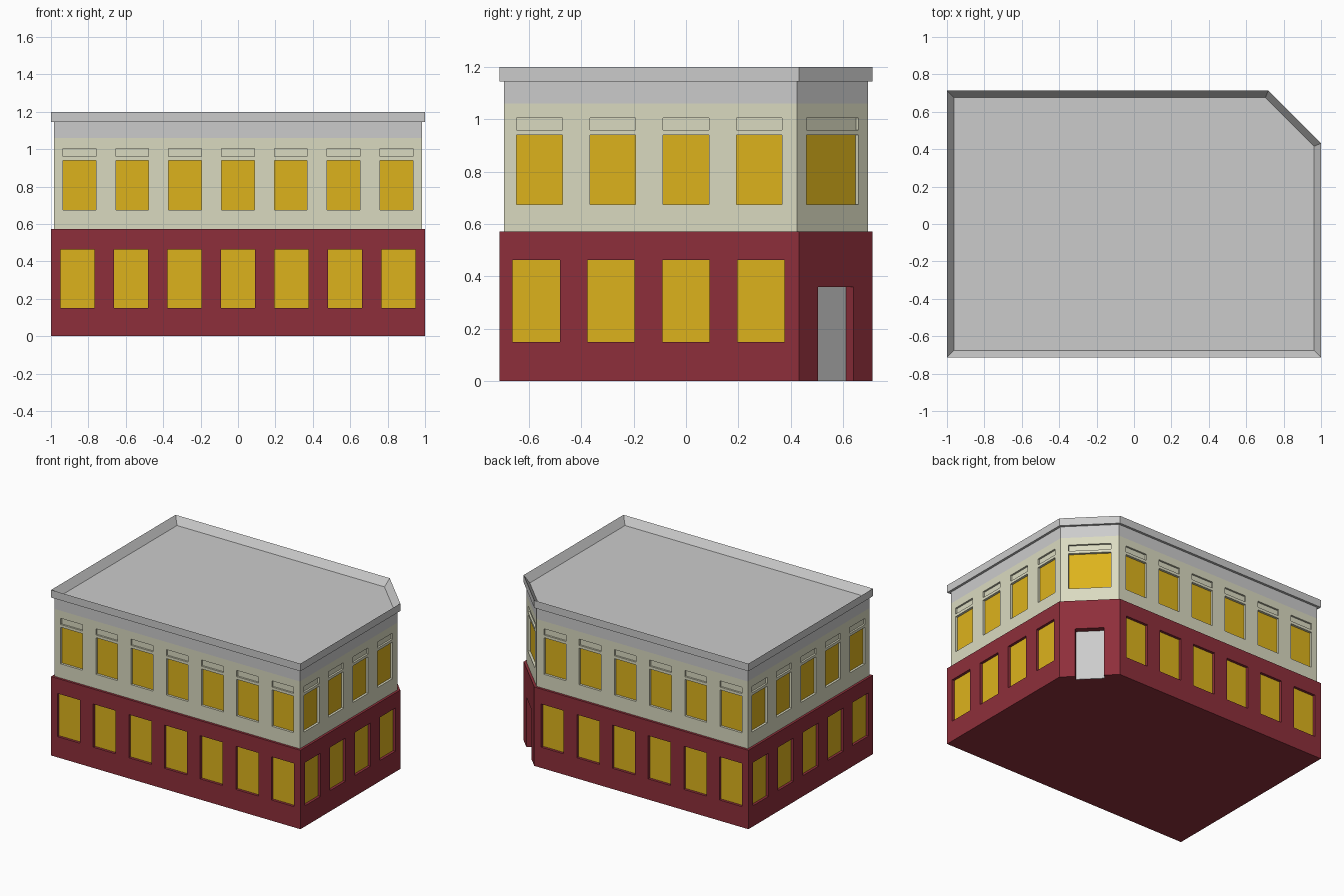
import bpy, bmesh, math
from mathutils import Matrix, Vector

if "Cube" in bpy.data.objects:
    bpy.data.objects.remove(bpy.data.objects["Cube"])

X, Y, CUT = 1.0, 0.713, 0.282  # half sizes and corner chamfer


def material(name, rgb):
    m = bpy.data.materials.new(name)
    m.diffuse_color = (*rgb, 1)
    m.use_nodes = True
    m.node_tree.nodes["Principled BSDF"].inputs["Base Color"].default_value = m.diffuse_color
    return m


RED = material("red_wall", (0.27, 0.028, 0.043))
CREAM = material("cream_wall", (0.70, 0.70, 0.53))
GOLD = material("gold_glass", (0.72, 0.45, 0.012))


def add_object(name, bm, mat=None):
    bmesh.ops.recalc_face_normals(bm, faces=bm.faces)
    me = bpy.data.meshes.new(name)
    bm.to_mesh(me)
    bm.free()
    ob = bpy.data.objects.new(name, me)
    bpy.context.collection.objects.link(ob)
    if mat:
        me.materials.append(mat)
    return ob


def prism(inset, z0, z1):
    """Chamfered footprint, moved inwards by inset and extruded."""
    x, y = X - inset, Y - inset
    s = X + Y - CUT - inset * math.sqrt(2)
    pts = [(-x, -y), (x, -y), (x, s - x), (s - y, y), (-x, y)]
    bm = bmesh.new()
    f = bm.faces.new([bm.verts.new((px, py, z0)) for px, py in pts])
    g = bmesh.ops.extrude_face_region(bm, geom=[f])
    top = [v for v in g["geom"] if isinstance(v, bmesh.types.BMVert)]
    bmesh.ops.translate(bm, verts=top, vec=(0, 0, z1 - z0))
    bmesh.ops.recalc_face_normals(bm, faces=bm.faces)
    return bm


def wall_box(bm, wall, inset, u, w, z0, z1, d0, d1):
    """Box on a wall: u along it, d0..d1 measured outwards from its plane."""
    origin, angle = wall
    m = (Matrix.Translation((*origin, 0)) @ Matrix.Rotation(angle, 4, "Z")
         @ Matrix.Translation((u, inset - (d0 + d1) / 2, (z0 + z1) / 2))
         @ Matrix.Diagonal((w, d1 - d0, z1 - z0, 1)))
    bmesh.ops.create_cube(bm, size=1, matrix=m)


# wall frames: local +x runs along the wall, local -y points outwards
FRONT = ((0, -Y), 0)
RIGHT = ((X, 0), math.pi / 2)
BACK = ((0, Y), math.pi)
LEFT = ((-X, 0), -math.pi / 2)
CORNER = ((X - CUT / 2, Y - CUT / 2), math.pi * 3 / 4)


def rows(start_x, step_x, start_y, step_y):
    out = [(FRONT, start_x + i * step_x) for i in range(7)]
    out += [(BACK, -(start_x + i * step_x)) for i in range(6)]
    out += [(RIGHT, start_y + i * step_y) for i in range(4)]
    out += [(LEFT, -(start_y + i * step_y)) for i in range(5)]
    return out


def carve(ob, cutter_bm):
    cutter = add_object("cutter", cutter_bm)
    cutter.hide_render = True
    mod = ob.modifiers.new("openings", "BOOLEAN")
    mod.operation, mod.solver, mod.object = "DIFFERENCE", "EXACT", cutter
    bpy.context.view_layer.objects.active = ob
    bpy.ops.object.modifier_apply(modifier=mod.name)
    bpy.data.objects.remove(cutter)


def recess(cut, glass, wall, inset, u, w, z0, z1, depth):
    """Cut an opening and, if wanted, set a thin pane at its back."""
    wall_box(cut, wall, inset, u, w, z0, z1, -depth, 0.05)
    if glass is not None:
        wall_box(glass, wall, inset, u, w, z0, z1, -depth - 0.004, -depth + 0.003)


# ground floor with windows and the corner doorway
cut, glass, door = bmesh.new(), bmesh.new(), bmesh.new()
for wall, u in rows(-0.858, 0.286, -0.572, 0.286):
    recess(cut, glass, wall, 0, u, 0.18, 0.15, 0.463, 0.022)
wall_box(cut, CORNER, 0, 0, 0.19, -0.1, 0.36, -0.043, 0.05)
wall_box(door, CORNER, 0, 0, 0.19, 0, 0.36, -0.046, -0.04)
carve(add_object("ground_floor", prism(0, 0, 0.572), RED), cut)
add_object("ground_windows", glass, GOLD)
add_object("corner_door", door)

# upper floor with windows and recessed panels above them
INSET = 0.017
cut, glass = bmesh.new(), bmesh.new()
for wall, u in rows(-0.848, 0.2825, -0.56, 0.28):
    recess(cut, glass, wall, INSET, u, 0.175, 0.675, 0.94, 0.02)
    recess(cut, None, wall, INSET, u, 0.175, 0.96, 1.005, 0.013)
recess(cut, glass, CORNER, INSET, 0, 0.28, 0.675, 0.94, 0.02)
recess(cut, None, CORNER, INSET, 0, 0.28, 0.96, 1.005, 0.013)
carve(add_object("upper_floor", prism(INSET, 0.572, 1.06), CREAM), cut)
add_object("upper_windows", glass, GOLD)

# grey frieze below the cornice
add_object("frieze", prism(INSET, 1.06, 1.145))

# cornice with a sunken flat roof
bm = prism(0, 1.145, 1.2)
top = max(bm.faces, key=lambda f: f.calc_center_median().z)
bmesh.ops.inset_individual(bm, faces=[top], thickness=0.038, use_even_offset=True)
bmesh.ops.translate(bm, verts=top.verts, vec=(0, 0, -0.053))
add_object("cornice_and_roof", bm)
